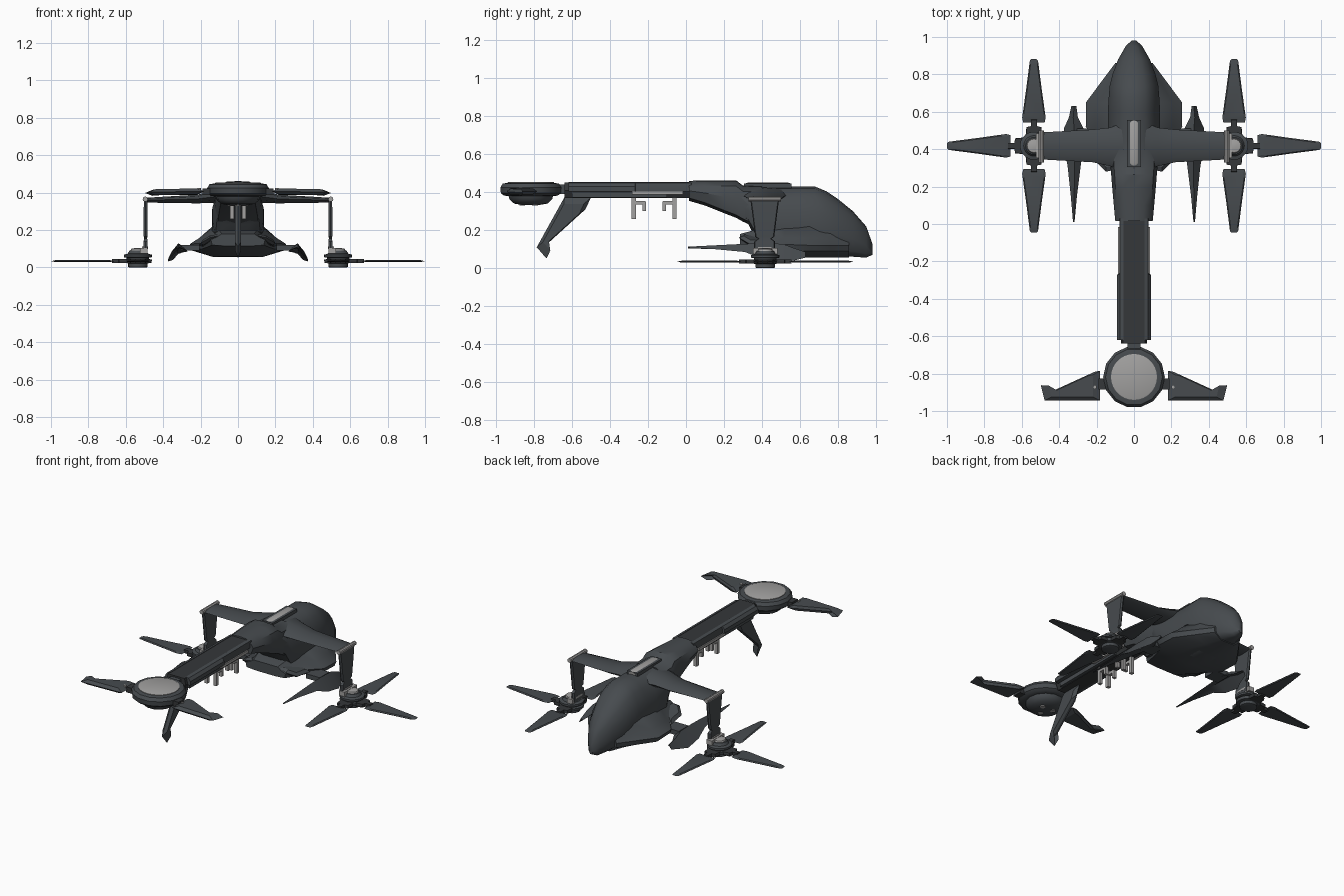
import bpy, bmesh, math
from mathutils import Vector

if "Cube" in bpy.data.objects:
    bpy.data.objects.remove(bpy.data.objects["Cube"])


def material(name, rgb):
    m = bpy.data.materials.new(name)
    m.diffuse_color = (*rgb, 1)
    m.use_nodes = True
    m.node_tree.nodes["Principled BSDF"].inputs["Base Color"].default_value = m.diffuse_color
    return m


DARK = material("slate_grey", (0.062, 0.070, 0.077))
BLACK = material("charcoal", (0.035, 0.038, 0.041))
GREY = material("light_grey", (0.36, 0.355, 0.35))


def loft(name, rings, mat=DARK, mirror=False, angle=35):
    """Skin equal-length rings of points and cap both ends."""
    bm = bmesh.new()
    vs = [[bm.verts.new(p) for p in r] for r in rings]
    n = len(vs[0])
    for a, b in zip(vs, vs[1:]):
        for i in range(n):
            j = (i + 1) % n
            bm.faces.new((a[i], a[j], b[j], b[i]))
    bm.faces.new(vs[0])
    bm.faces.new(vs[-1][::-1])
    bmesh.ops.recalc_face_normals(bm, faces=bm.faces)
    me = bpy.data.meshes.new(name)
    bm.to_mesh(me)
    bm.free()
    me.materials.append(mat)
    ob = bpy.data.objects.new(name, me)
    bpy.context.collection.objects.link(ob)
    bpy.ops.object.select_all(action='DESELECT')
    ob.select_set(True)
    bpy.context.view_layer.objects.active = ob
    bpy.ops.object.shade_smooth_by_angle(angle=math.radians(angle))
    if mirror:
        ob.modifiers.new("mirror", 'MIRROR').use_axis = (True, False, False)
    return ob


def sym(y, half):
    """Ring across the fuselage from its right half (x, z), top to bottom."""
    left = [(-x, z) for x, z in reversed(half) if x > 0.0001]
    return [(x, y, z) for x, z in half + left]


def turned(name, x, y, profile, mat=DARK, n=20, mirror=False):
    """Lathe (radius, z) around a vertical axis."""
    return loft(name, [[(x + r * math.cos(2 * math.pi * i / n),
                         y + r * math.sin(2 * math.pi * i / n), z) for i in range(n)]
                       for r, z in profile], mat, mirror)


def box(name, c, s, mat=DARK, mirror=False):
    rings = []
    for k in (-0.5, 0.5):
        rings.append([(c[0] + s[0] * a, c[1] + s[1] * b, c[2] + s[2] * k)
                      for a, b in ((-.5, -.5), (.5, -.5), (.5, .5), (-.5, .5))])
    return loft(name, rings, mat, mirror)


def vane(name, outline, normal, t, mat=DARK, mirror=False, inset=0.7):
    """Blade with thin edges: outline in the middle, inset copies either side."""
    pts = [Vector(p) for p in outline]
    c = sum(pts, Vector()) / len(pts)
    n = Vector(normal) * t / 2
    small = [c + (p - c) * inset for p in pts]
    return loft(name, [[p - n for p in small], pts, [p + n for p in small]], mat, mirror, 20)


# Fuselage: tall hump with nose, then a raised spine at the tail end
def hump(y, zt, zb, wt, wm):
    h = zt - zb
    return sym(y, [(0, zt), (wt * .6, zt - .03 * h), (wt, zt - .14 * h), (wm, zt - .35 * h),
                   (wm, zt - .62 * h), (wm * .9, zb + .12 * h), (wm * .5, zb), (0, zb)])


loft("fuselage", [hump(*s) for s in (
    (0.26, .43, .29, .09, .11), (0.33, .43, .23, .10, .125), (0.38, .43, .13, .10, .135),
    (0.50, .43, .06, .10, .14), (0.60, .43, .055, .10, .14), (0.68, .43, .055, .10, .135),
    (0.74, .405, .06, .095, .13), (0.80, .365, .06, .085, .115), (0.88, .30, .06, .065, .085),
    (0.95, .22, .055, .03, .045), (0.982, .13, .07, .008, .012))], angle=45)


def spine(y, zt, zb, w):
    return sym(y, [(0, zt), (w * .5, zt - .003), (w * .85, zt - .03), (w, (zt + zb) / 2),
                   (w * .85, zb + .015), (0, zb)])


loft("spine", [spine(*s) for s in (
    (0.015, .46, .355, .10), (0.10, .462, .33, .108), (0.20, .462, .29, .117),
    (0.265, .462, .265, .122), (0.30, .435, .245, .125), (0.40, .432, .2, .125))])
box("spine_intake", (0, 0.43, 0.43), (0.075, 0.25, 0.03), DARK)
loft("spine_capsule", [[(0.033 * s * math.cos(a), y, .432 + .018 * s * math.sin(a))
                        for a in [i * math.pi / 6 for i in range(12)]]
                       for y, s in ((.31, .7), (.325, 1), (.54, 1), (.557, .7))], GREY)

# Flared lower hull, pinched in at the nose and rear


def hull(y, w, zt, ze, zb):
    return sym(y, [(0, zt), (min(.125, w * .6), zt), (w * .8, ze + (zt - ze) * .35), (w, ze),
                   (w * .95, ze - .03), (w * .5, zb), (0, zb)])


loft("lower_hull", [hull(*s) for s in (
    (0.285, .145, .18, .15, .115), (0.36, .17, .20, .14, .09), (0.45, .20, .21, .13, .06),
    (0.52, .258, .22, .125, .055), (0.65, .257, .23, .12, .055), (0.76, .175, .22, .12, .055),
    (0.86, .10, .20, .12, .055))], angle=40)
vane("hull_tail_fin", [(.10, .29, .17), (.15, .28, .16), (.20, .33, .13), (.21, .45, .12), (.1, .45, .14)],
     (0, 0, 1), .03, mirror=True)

# Drooping side fins on short stubs
box("side_fin_stub", (.255, .46, .105), (.10, .10, .03), DARK, True)
loft("side_fin", [[(a, y, za), (m, y, zt), (b, y, zb), (m, y, zt - .03 * k)] for y, a, m, b, za, zt, zb, k in (
    (0.63, .308, .320, .335, .075, .085, .055, .4), (0.57, .300, .325, .348, .08, .105, .04, .8),
    (0.51, .270, .320, .375, .085, .128, .032, 1), (0.40, .272, .318, .372, .09, .13, .05, 1),
    (0.31, .285, .318, .355, .095, .128, .085, .9), (0.15, .305, .320, .338, .105, .12, .10, .6),
    (0.01, .318, .322, .326, .108, .113, .108, .3))], DARK, True)

# Upper wings


def aero(x, y0, y1, z, t):
    return [(x, y0 + (y1 - y0) * u, z + t * v) for u, v in
            ((0, 0), (.15, .3), (.5, .5), (.85, .38), (1, 0), (.85, -.38), (.5, -.5), (.15, -.3))]


loft("wing", [aero(*s) for s in ((.06, .29, .54, .385, .08), (.13, .31, .515, .378, .066),
                                 (.22, .33, .505, .366, .046), (.49, .345, .49, .36, .026))],
     DARK, True)

# Wing tip hinge and strut carrying each rotor
loft("tip_hinge", [[(.496 + .014 * math.cos(a), y, .365 + .014 * math.sin(a))
                    for a in [i * math.pi / 5 for i in range(10)]] for y in (.33, .50)], GREY, True)
loft("tip_strut", [[(.494 - w, y0, z), (.494, y0 - .005, z), (.494 + w, y0, z),
                    (.494 + w, y1, z), (.494, y1 + .005, z), (.494 - w, y1, z)]
                   for z, y0, y1, w in ((.355, .345, .485, .009), (.32, .35, .48, .01),
                                        (.165, .37, .46, .01), (.155, .385, .445, .008),
                                        (.14, .365, .465, .011), (.08, .36, .465, .011))], DARK, True)
box("strut_bracket", (.497, .415, .105), (.03, .07, .012), GREY, True)

# Motors
RX, RY = .535, .418
turned("motor", RX, RY, [(.045, 0), (.052, .003), (.052, .022), (.072, .025), (.075, .042), (.06, .045),
                         (.06, .052), (.075, .055), (.075, .068), (.055, .074), (.045, .09),
                         (.03, .092)], DARK, 20, True)
turned("motor_cap", RX, RY, [(.04, .088), (.036, .1), (.015, .104)], GREY, 16, True)
box("motor_arm", (.505, RY, .09), (.04, .13, .03), GREY, True)

# Three rotor blades per motor: forward, back and outward
for k, ang in enumerate((90, 0, -90)):
    d = Vector((math.cos(math.radians(ang)), math.sin(math.radians(ang)), 0))
    s = Vector((-d.y, d.x, 0))
    o = Vector((RX, RY, .034))
    prof = [(.125, .057), (.15, .063), (.30, .042), (.455, .022), (.464, .014)]
    vane(f"rotor_blade_{k + 1}", [o + d * r + s * w for r, w in prof] +
         [o + d * r - s * w for r, w in reversed(prof)], (0, 0, 1), .011, DARK, True, .85)
    clip = [(.05, .045), (.10, .04), (.105, .016), (.14, .016)]
    vane(f"blade_clip_{k + 1}", [o + d * r + s * w for r, w in clip] +
         [o + d * r - s * w for r, w in reversed(clip)], (0, 0, 1), .022, BLACK, True, .95)

# Tail boom: two side rails, dark centre channel, light strips, hooks
loft("boom_core", [[(x, y, z) for x, z in ((-.06, .45), (.06, .45), (.07, .41), (.05, .37), (-.05, .37), (-.07, .41))]
                   for y in (-.64, .05)], BLACK)
loft("boom_rail", [[(x, y, z) for x, z in ((.055, .453), (.075, .448), (w, .43), (w, .405), (.06, .402))]
                   for y, w in ((-.62, .09), (-.27, .09), (-.265, .078), (.03, .078))], DARK, True)
box("boom_strip", (.074, -.15, .396), (.022, .27, .018), GREY, True)
box("boom_under_rail", (.055, -.35, .385), (.03, .5, .025), DARK, True)
for i, (y, d) in enumerate(((-.275, 1), (-.06, -1))):
    box(f"hook_post_{i}", (.032, y, .315), (.022, .022, .11), GREY, True)
    box(f"hook_bar_{i}", (.032, y + .03 * d, .345), (.022, .06, .018), GREY, True)
    box(f"hook_tip_{i}", (.032, y + .055 * d, .325), (.022, .018, .05), GREY, True)
box("boom_neck", (0, -.655, .415), (.07, .07, .05), DARK)

# Sensor disc with light top plate and domed underside
DY = -.818
turned("disc", 0, DY, [(.04, .332), (.09, .34), (.115, .362), (.12, .38), (.145, .382), (.162, .395), (.165, .425),
                       (.152, .445), (.13, .449)], DARK, 14)
turned("disc_plate", 0, DY, [(.123, .446), (.123, .452), (.118, .454)], GREY, 28)
for i, a in enumerate((30, 150, 270)):
    turned(f"disc_lens_{i}", .045 * math.cos(math.radians(a)), DY + .045 * math.sin(math.radians(a)),
           [(.016, .329), (.016, .342)], GREY, 10)

# Tail vanes: left, right and one hanging below
box("vane_hinge", (.17, -.855, .405), (.04, .06, .035), BLACK, True)
vane("side_vane", [(.182, -.785, .405), (.21, -.79, .405), (.44, -.895, .403), (.498, -.862, .398),
                   (.478, -.944, .402), (.182, -.944, .408)], (0, 0, 1), .032, DARK, True, .75)
turned("vane_bolt", .208, -.872, [(.009, .40), (.009, .424)], GREY, 8, True)
vane("lower_vane", [(0, -.64, .375), (0, -.50, .375), (0, -.53, .31), (0, -.745, .115), (0, -.735, .05),
                    (0, -.787, .11)], (1, 0, 0), .034, DARK, False, .75)
